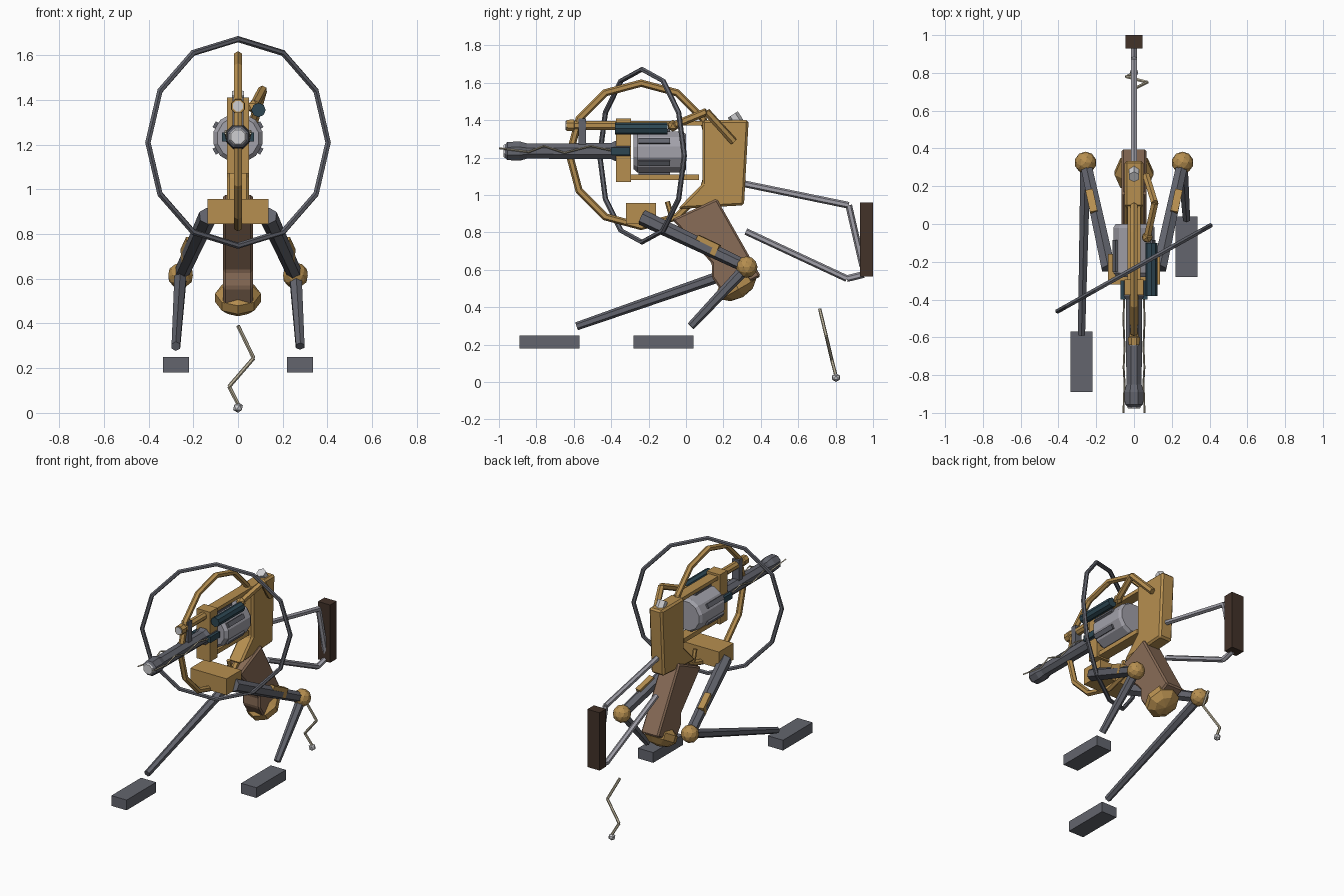
import bpy, bmesh, math
from mathutils import Vector, Matrix

if "Cube" in bpy.data.objects:
    bpy.data.objects.remove(bpy.data.objects["Cube"])


def material(name, r, g, b):
    m = bpy.data.materials.new(name)
    m.diffuse_color = (r, g, b, 1)
    m.use_nodes = True
    m.node_tree.nodes["Principled BSDF"].inputs["Base Color"].default_value = m.diffuse_color
    return m


GOLD = material("brass gold", .47, .275, .08)
GUN = material("gunmetal", .125, .13, .155)
SILVER = material("silver grey", .36, .355, .40)
STEEL = material("pale steel", .62, .62, .64)
GRIP = material("brown grip", .25, .15, .095)
WOOD = material("dark wood", .055, .032, .022)
TEAL = material("dark teal", .026, .062, .085)
CREAM = material("bone cream", .55, .49, .36)


def make(name, bm, mat):
    bmesh.ops.recalc_face_normals(bm, faces=bm.faces)
    me = bpy.data.meshes.new(name)
    bm.to_mesh(me)
    bm.free()
    me.materials.append(mat)
    ob = bpy.data.objects.new(name, me)
    bpy.context.collection.objects.link(ob)
    return ob


def box(name, lo, hi, mat, bevel=0):
    lo, hi = Vector(lo), Vector(hi)
    bm = bmesh.new()
    bmesh.ops.create_cube(bm, size=1)
    bmesh.ops.scale(bm, vec=hi - lo, verts=bm.verts)
    bmesh.ops.translate(bm, vec=(lo + hi) / 2, verts=bm.verts)
    if bevel:
        bmesh.ops.bevel(bm, geom=bm.edges[:], offset=bevel, segments=1, affect='EDGES')
    return make(name, bm, mat)


def add_rod(bm, a, b, r1, r2, sides):
    a, b = Vector(a), Vector(b)
    d = b - a
    rot = d.to_track_quat('Z', 'Y').to_matrix().to_4x4()
    bmesh.ops.create_cone(bm, cap_ends=True, segments=sides, radius1=r1, radius2=r2,
                          depth=d.length, matrix=Matrix.Translation((a + b) / 2) @ rot)


def rod(name, a, b, r1, mat, r2=None, sides=6):
    bm = bmesh.new()
    add_rod(bm, a, b, r1, r1 if r2 is None else r2, sides)
    return make(name, bm, mat)


def chain(name, pts, r, mat, sides=6):
    bm = bmesh.new()
    for a, b in zip(pts, pts[1:]):
        add_rod(bm, a, b, r, r, sides)
    return make(name, bm, mat)


def lathe_y(name, profile, z, mat, sides):
    """Revolve (y, radius) pairs around a lengthwise axis at height z."""
    bm = bmesh.new()
    rings = []
    for y, r in profile:
        rings.append([bm.verts.new((r * math.cos(t), y, z + r * math.sin(t)))
                      for t in (2 * math.pi * (i + .5) / sides for i in range(sides))])
    for p, q in zip(rings, rings[1:]):
        for i in range(sides):
            j = (i + 1) % sides
            bm.faces.new((p[i], p[j], q[j], q[i]))
    bm.faces.new(rings[0])
    bm.faces.new(rings[-1])
    return make(name, bm, mat)


def plate(name, outline, half, mat, bevel=0):
    """Extrude a (y, z) outline across x."""
    bm = bmesh.new()
    f = bm.faces.new([bm.verts.new((-half, y, z)) for y, z in outline])
    ext = bmesh.ops.extrude_face_region(bm, geom=[f])
    bmesh.ops.translate(bm, vec=(2 * half, 0, 0),
                        verts=[v for v in ext['geom'] if isinstance(v, bmesh.types.BMVert)])
    if bevel:
        bmesh.ops.bevel(bm, geom=bm.edges[:], offset=bevel, segments=1, affect='EDGES')
    return make(name, bm, mat)


def ball(name, c, r, mat, subdiv=2):
    bm = bmesh.new()
    bmesh.ops.create_icosphere(bm, subdivisions=subdiv, radius=r,
                               matrix=Matrix.Translation(c))
    return make(name, bm, mat)


def ring(name, centre, major, minor, across, mat, sides=12, tube=6):
    """Upright hoop; 'across' is its horizontal direction."""
    u, w, c = Vector(across).normalized(), Vector((0, 0, 1)), Vector(centre)
    n = u.cross(w)
    bm = bmesh.new()
    rows = []
    for i in range(sides):
        t = 2 * math.pi * i / sides
        d = u * math.cos(t) + w * math.sin(t)
        rows.append([bm.verts.new(c + d * (major + minor * math.cos(s)) + n * minor * math.sin(s))
                     for s in (2 * math.pi * k / tube for k in range(tube))])
    for i in range(sides):
        p, q = rows[i], rows[(i + 1) % sides]
        for k in range(tube):
            m = (k + 1) % tube
            bm.faces.new((p[k], p[m], q[m], q[k]))
    return make(name, bm, mat)


# Hoops
ring("outer_hoop", (0, -.235, 1.21), .462, .014, (.41, .23, 0), GUN)
ring("inner_hoop", (0, -.24, 1.215), .383, .02, (0, 1, 0), GOLD)

# Barrel, muzzle and upper tube
AXIS = 1.235
lathe_y("barrel", [(-.97, .035), (-.955, .052), (-.89, .056), (-.85, .044), (-.40, .046),
                   (-.38, .058), (-.30, .058)], AXIS, GUN, 8)
lathe_y("muzzle_face", [(-.976, .034), (-.968, .04)], AXIS, STEEL, 8)
lathe_y("upper_tube", [(-.64, .032), (-.60, .034), (-.595, .027), (-.30, .027)], 1.372, GOLD, 8)
lathe_y("upper_tube_cap", [(-.645, .025), (-.638, .025)], 1.372, STEEL, 8)
box("barrel_band", (-.025, -.575, 1.25), (.025, -.535, 1.41), GUN)
for s, side in ((-1, "left"), (1, "right")):
    box(side + "_barrel_lug", (s * .045, -.40, 1.215), (s * .072, -.30, 1.255), TEAL)
    chain(side + "_spark_line", [(s * .056, -1, 1.25), (s * .05, -.84, 1.23), (s * .055, -.76, 1.262),
                                 (s * .05, -.65, 1.225), (s * .056, -.51, 1.262),
                                 (s * .052, -.385, 1.235)], .005, CREAM, 4)

# Drum with raised bars
lathe_y("drum", [(-.28, .095), (-.26, .113), (-.02, .113), (0, .10)], 1.23, SILVER, 12)
bars = bmesh.new()
for i in range(6):
    t = math.radians(30 + 60 * i)
    rot = Matrix.Rotation(-t, 4, 'Y')
    bmesh.ops.create_cube(bars, size=1, matrix=Matrix.Translation((0, -.17, 1.23)) @ rot
                          @ Matrix.Translation((.108, 0, 0)) @ Matrix.Diagonal((.03, .17, .03, 1)))
make("drum_bars", bars, GUN)

# Frame
box("front_frame", (-.05, -.375, 1.07), (.05, -.295, 1.41), GOLD)
box("top_strap", (-.035, -.30, 1.372), (.035, .10, 1.396), GOLD)
box("bottom_strap", (-.035, -.30, 1.08), (.035, .07, 1.11), GOLD)
plate("rear_frame", [(.088, 1.40), (.335, 1.40), (.31, .945), (-.045, .925), (.088, 1.06)],
      .05, GOLD, .012)
rod("hammer", (0, .295, 1.36), (0, .25, 1.43), .032, STEEL)
rod("trigger", (0, -.10, .965), (0, -.07, .86), .014, GOLD)

# Grip and its cap
plate("grip", [(-.075, .87), (.165, .98), (.40, .565), (.20, .47), (.138, .56), (.138, .635)],
      .066, GRIP, .01)
cap = bmesh.new()
bmesh.ops.create_uvsphere(cap, u_segments=8, v_segments=5, radius=1,
                          matrix=Matrix.Translation((0, .27, .515))
                          @ Matrix.Rotation(math.radians(30), 4, 'X')
                          @ Matrix.Diagonal((.108, .115, .07, 1)))
make("grip_cap", cap, GOLD)

# Side capsule and bent arm
rod("side_capsule", (.092, -.38, 1.355), (.092, -.10, 1.355), .032, TEAL, sides=8)
ball("arm_joint", (.07, -.07, 1.37), .032, GOLD, 1)
chain("side_arm", [(.07, -.07, 1.37), (.11, .11, 1.445), (.065, .255, 1.285)], .021, GOLD)

# Shoulder stock
chain("stock_upper_rod", [(0, .31, 1.06), (0, .87, .945), (0, .945, .62)], .018, SILVER)
chain("stock_lower_rod", [(0, .32, .805), (0, .86, .553), (0, .95, .575)], .018, SILVER)
box("stock_pad", (-.046, .93, .565), (.046, 1, .96), WOOD)

# Hips and legs; each side has its own stride
box("hip_block", (-.137, -.32, .845), (.137, -.16, .957), GOLD)
for s, side, foot_y in ((-1, "left", -.585), (1, "right", .025)):
    hip, knee = Vector((s * .135, -.235, .88)), Vector((s * .257, .325, .615))
    rod(side + "_thigh", hip, knee, .042, GUN, .034)
    ball(side + "_knee", knee, .058, GOLD)
    mid = hip.lerp(knee, .62) + Vector((s * .012, 0, .014))
    guard = bmesh.new()
    bmesh.ops.create_cube(guard, size=1, matrix=Matrix.Translation(mid)
                          @ (knee - hip).to_track_quat('Y', 'Z').to_matrix().to_4x4()
                          @ Matrix.Diagonal((.04, .13, .065, 1)))
    make(side + "_thigh_guard", guard, GOLD)
    rod(side + "_shin", knee, (s * .278, foot_y, .298), .031, GUN, .022)
    box(side + "_foot", (s * .22, foot_y - .305, .18), (s * .335, foot_y + .015, .25), GUN)

# Zigzag tail with a small weight
chain("zigzag_tail", [(0, .715, .39), (.07, .75, .245), (-.04, .78, .118), (0, .80, .04)],
      .009, CREAM)
ball("tail_weight", (0, .802, .024), .024, STEEL, 1)
